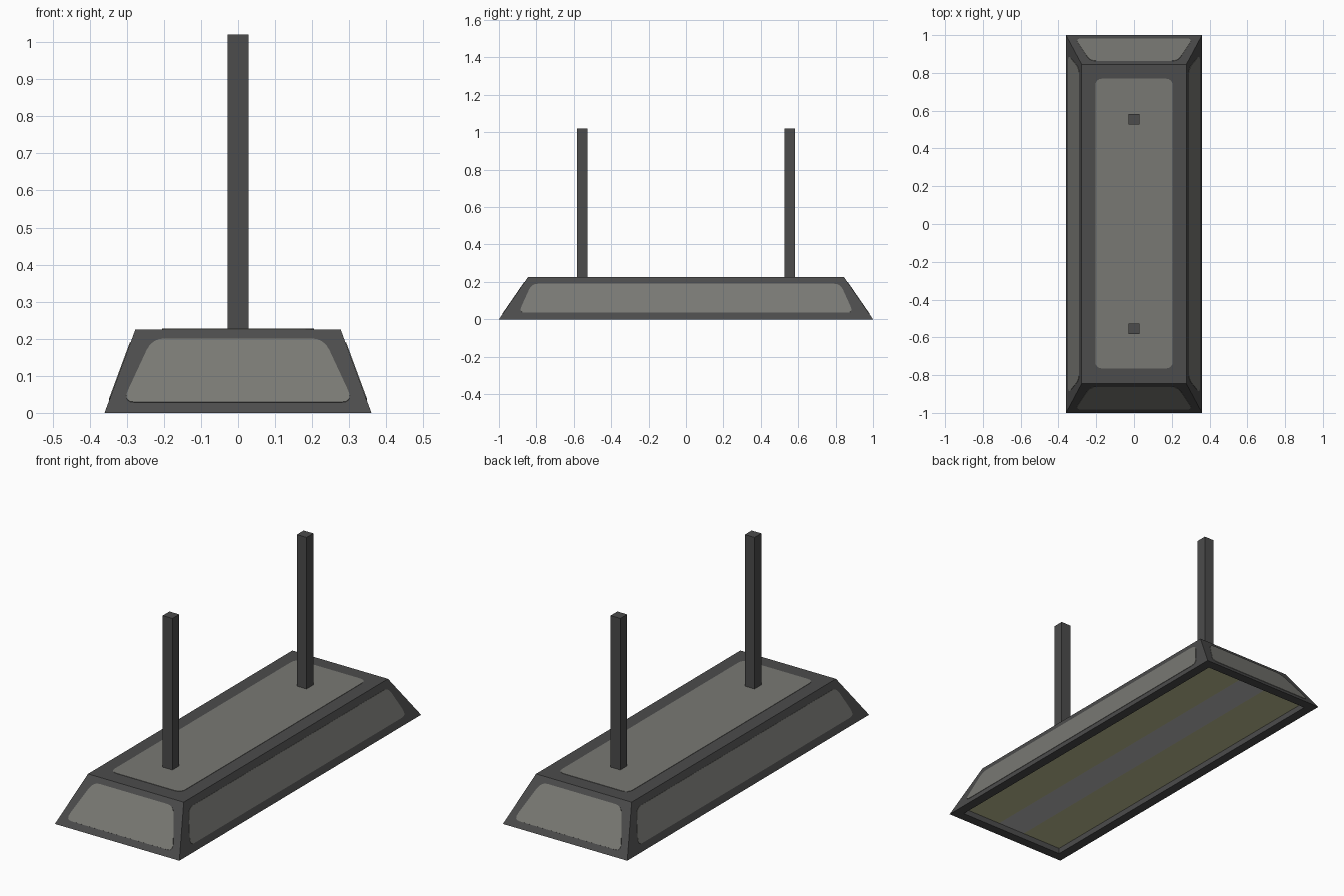
import bpy, bmesh, math
from mathutils import Vector

if "Cube" in bpy.data.objects:
    bpy.data.objects.remove(bpy.data.objects["Cube"])

BX, BY = 0.36, 1.0       # half size at the bottom
TX, TY = 0.277, 0.845    # half size at the top
H = 0.225                # shade height
RIM, DEPTH = 0.05, 0.03  # lower rim and recess


def material(name, srgb):
    m = bpy.data.materials.new(name)
    lin = [((c / 255 + 0.055) / 1.055) ** 2.4 for c in srgb]
    m.diffuse_color = (*lin, 1)
    m.use_nodes = True
    m.node_tree.nodes["Principled BSDF"].inputs["Base Color"].default_value = m.diffuse_color
    return m


dark = material("dark grey metal", (76, 76, 76))
worn = material("worn grey metal", (121, 121, 116))
glow = material("pale yellow diffuser", (190, 190, 148))
tube = material("light grey tube", (188, 188, 188))


def finish(bm, name, mat):
    bmesh.ops.recalc_face_normals(bm, faces=bm.faces)
    me = bpy.data.meshes.new(name)
    bm.to_mesh(me)
    bm.free()
    me.materials.append(mat)
    ob = bpy.data.objects.new(name, me)
    bpy.context.collection.objects.link(ob)
    return ob


def box(name, lo, hi, mat):
    bm = bmesh.new()
    bmesh.ops.create_cube(bm, size=1)
    for v in bm.verts:
        v.co = [(a + b) / 2 + c * (b - a) for a, b, c in zip(lo, hi, v.co)]
    return finish(bm, name, mat)


# Shade: stacked rectangles from the top down, over the rim and into the recess
bm = bmesh.new()
rings = []
for x, y, z in ((TX, TY, H), (BX, BY, 0), (BX - RIM, BY - RIM, 0),
                (BX - RIM, BY - RIM, DEPTH)):
    rings.append([bm.verts.new((sx * x, sy * y, z))
                  for sx, sy in ((-1, -1), (1, -1), (1, 1), (-1, 1))])
bm.faces.new(rings[0])
for a, b in zip(rings, rings[1:]):
    for i in range(4):
        j = (i + 1) % 4
        bm.faces.new((a[i], a[j], b[j], b[i]))
bm.faces.new(rings[-1])
# cut the recessed panel into diffuser and centre stripe
for x in (-0.08, 0.08):
    panel = [f for f in bm.faces if all(abs(v.co.z - DEPTH) < 1e-5 for v in f.verts)]
    geom = panel + list({e for f in panel for e in f.edges}) + list({v for f in panel for v in f.verts})
    bmesh.ops.bisect_plane(bm, geom=geom, plane_co=(x, 0, 0), plane_no=(1, 0, 0))
shade = finish(bm, "lamp_shade", dark)
shade.data.materials.append(glow)
shade.data.materials.append(tube)
for p in shade.data.polygons:
    if abs(p.center.z - DEPTH) < 1e-4 and abs(p.normal.z) > 0.9:
        p.material_index = 2 if abs(p.center.x) < 0.08 else 1


def rounded(points, r, steps=4):
    """Round the corners of a 2D polygon."""
    out = []
    pts = [Vector(p) for p in points]
    for i, p in enumerate(pts):
        a = p + (pts[i - 1] - p).normalized() * r
        b = p + (pts[(i + 1) % len(pts)] - p).normalized() * r
        for k in range(steps + 1):
            t = k / steps
            out.append(a * (1 - t) ** 2 + p * 2 * t * (1 - t) + b * t * t)
    return out


def plate(name, outline, place, normal, thick=0.002):
    """Thin painted patch lying on a shade face."""
    n = Vector(normal).normalized()
    bm = bmesh.new()
    f = bm.faces.new([bm.verts.new(place(u, v)) for u, v in outline])
    ext = bmesh.ops.extrude_face_region(bm, geom=[f])["geom"]
    for v in ext:
        if isinstance(v, bmesh.types.BMVert):
            v.co += n * thick
    finish(bm, name, worn)


# Worn patches on the top, ends and sides
plate("top_patch", rounded([(-0.205, -0.765), (0.205, -0.765), (0.205, 0.77), (-0.205, 0.77)], 0.04),
      lambda u, v: (u, v, H), (0, 0, 1))
end = rounded([(-0.312, 0.028), (0.312, 0.028), (0.232, 0.2), (-0.232, 0.2)], 0.035)
side = rounded([(-0.895, 0.035), (0.895, 0.035), (0.825, 0.19), (-0.825, 0.19)], 0.035)
for s, yname, xname in ((-1, "front", "left"), (1, "back", "right")):
    plate(yname + "_patch", end,
          lambda u, z: (u, s * (BY + (TY - BY) * z / H), z), (0, s * H, BY - TY))
    plate(xname + "_patch", side,
          lambda u, z: (s * (BX + (TX - BX) * z / H), u, z), (s * H, 0, BX - TX))
    # Hanging rods
    y = s * 0.555
    box(yname + "_rod", (-0.028, y - 0.028, H - 0.005), (0.028, y + 0.028, 1.02), dark)
